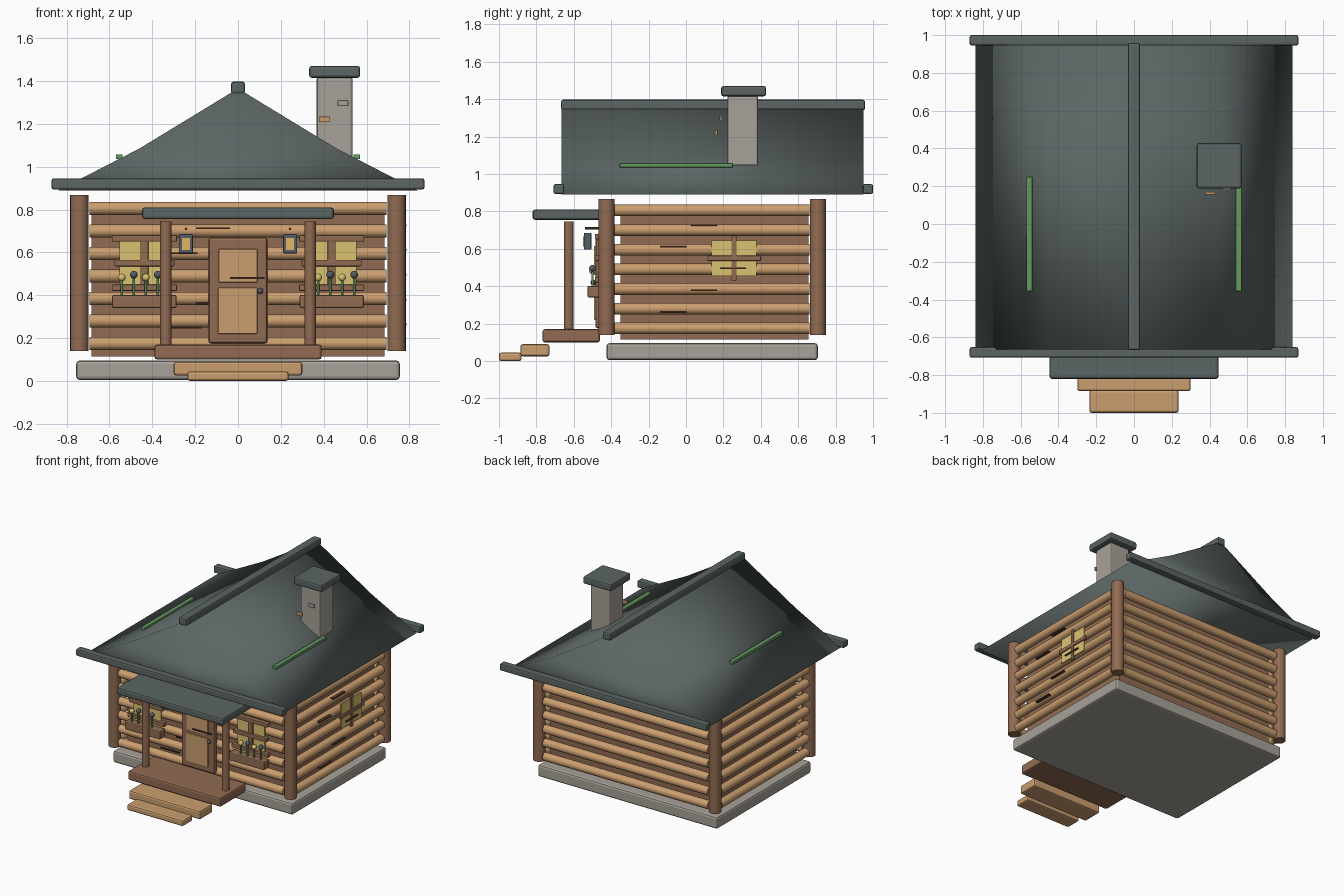
import bpy, bmesh
from mathutils import Matrix, Vector

cube = bpy.data.objects.get("Cube")
if cube:
    bpy.data.objects.remove(cube, do_unlink=True)


def material(name, red, green, blue):
    mat = bpy.data.materials.new(name)
    mat.use_nodes = True
    colour = (red, green, blue, 1)
    mat.diffuse_color = colour
    mat.node_tree.nodes["Principled BSDF"].inputs["Base Color"].default_value = colour
    return mat


tan = material("light_wood", .6, .345, .16)
brown = material("brown_wood", .285, .148, .085)
dark = material("dark_crack", .085, .036, .02)
slate = material("roof_slate", .105, .132, .126)
stone = material("grey_stone", .39, .36, .32)
glow = material("warm_yellow", .7, .54, .17)
amber = material("lantern_amber", .75, .47, .13)
green = material("leaf_green", .13, .32, .12)
metal = material("blue_grey_metal", .09, .112, .135)


def finish(name, bm, mat):
    bmesh.ops.recalc_face_normals(bm, faces=bm.faces[:])
    mesh = bpy.data.meshes.new(name)
    bm.to_mesh(mesh)
    bm.free()
    mesh.materials.append(mat)
    obj = bpy.data.objects.new(name, mesh)
    bpy.context.collection.objects.link(obj)


def box(name, mat, x, y, z, bevel=.008):
    """Box between pairs of limits along each axis, with softened edges."""
    bm = bmesh.new()
    bmesh.ops.create_cube(bm, size=1)
    limits = (x, y, z)
    centre = Vector([(low + high) / 2 for low, high in limits])
    size = Vector([high - low for low, high in limits])
    for vert in bm.verts:
        vert.co = centre + Matrix.Diagonal(size) @ vert.co
    bevel = min(bevel, min(size) * .3)
    if bevel > 0:
        bmesh.ops.bevel(bm, geom=bm.edges[:], offset=bevel, segments=2,
                        profile=.5, affect="EDGES")
    finish(name, bm, mat)


def around(middle, half):
    return (middle - half, middle + half)


def rod(name, mat, start, end, radius, sides=20):
    """Round rod between two points, smooth sides and flat ends."""
    start, end = Vector(start), Vector(end)
    axis = end - start
    turn = Vector((0, 0, 1)).rotation_difference(axis).to_matrix().to_4x4()
    bm = bmesh.new()
    bmesh.ops.create_cone(bm, cap_ends=True, segments=sides, radius1=radius, radius2=radius,
                          depth=axis.length,
                          matrix=Matrix.Translation((start + end) / 2) @ turn)
    for face in bm.faces:
        face.smooth = len(face.verts) == 4
    finish(name, bm, mat)


def ball(name, mat, centre, radius):
    bm = bmesh.new()
    bmesh.ops.create_uvsphere(bm, u_segments=12, v_segments=8, radius=radius,
                              matrix=Matrix.Translation(centre))
    for face in bm.faces:
        face.smooth = True
    finish(name, bm, mat)


FRONT, BACK, SIDE = -.425, .705, .74
SIDES = (("right", -1), ("left", 1))

# Foundation and steps
box("foundation", stone, (-.755, .755), (FRONT, BACK), (.005, .095), .015)
box("porch_deck", brown, (-.39, .39), (-.767, -.46), (.1, .17), .012)
box("upper_step", tan, (-.3, .3), (-.885, -.73), (.025, .09), .012)
box("lower_step", tan, (-.236, .236), (-1, -.88), (0, .045), .012)

# Recessed wall core, horizontal logs and corner posts
box("wall_core", brown, (-.683, .683), (-.35, .655), (.115, .825), 0)
for row in range(7):
    z = .175 + row * .105
    for name, y in (("front", FRONT), ("back", BACK)):
        rod(name + "_log", tan, (-.692, y, z), (.692, y, z), .031)
    for name, sign in SIDES:
        rod(name + "_log", tan, (sign * SIDE, -.383, z), (sign * SIDE, .66, z), .031)
for name, sign in SIDES:
    for y in (FRONT, BACK):
        rod(name + "_corner_post", brown, (sign * SIDE, y, .14), (sign * SIDE, y, .867), .043)

# Roof with flared eaves and soft shading, end beams and ridge
bm = bmesh.new()
profile = ((-.838, .89), (.838, .89), (.46, 1.085), (0, 1.365), (-.46, 1.085))
gable = bm.faces.new([bm.verts.new((x, -.665, z)) for x, z in profile])
sweep = bmesh.ops.extrude_face_region(bm, geom=[gable], use_keep_orig=True)
for item in sweep["geom"]:
    if isinstance(item, bmesh.types.BMVert):
        item.co.y = .948
for face in bm.faces:
    face.smooth = True
finish("roof", bm, slate)
box("front_eave_beam", slate, (-.87, .87), (-.708, -.652), (.893, .946), .01)
box("back_eave_beam", slate, (-.87, .87), (.945, 1), (.893, .946), .01)
box("ridge_beam", slate, (-.033, .033), (-.668, .958), (1.34, 1.397), .012)
for name, sign in SIDES:
    box(name + "_moss_strip", green, around(sign * .554, .016), (-.355, .25), (1.035, 1.058), .004)

# Chimney
box("chimney", stone, (.367, .535), (.222, .385), (1.04, 1.42), .012)
box("chimney_cap", slate, (.332, .57), (.188, .428), (1.415, 1.47), .012)
box("chimney_tan_brick", tan, (.378, .43), (.155, .17), (1.208, 1.234), .004)
box("chimney_grey_brick", stone, (.465, .515), (.18, .193), (1.283, 1.311), .004)

# Porch canopy
box("porch_canopy", slate, (-.447, .447), (-.82, -.45), (.755, .81), .012)
for name, sign in SIDES:
    x = sign * .337
    rod(name + "_porch_post", brown, (x, -.627, .165), (x, -.627, .745), .026)

# Door
box("door", brown, (-.137, .137), (-.485, -.44), (.175, .67), .012)
box("door_upper_panel", tan, (-.09, .09), (-.492, -.482), (.46, .615), .003)
box("door_lower_panel", tan, (-.093, .09), (-.492, -.482), (.22, .435), .003)
ball("door_knob", metal, (.104, -.497, .42), .014)

# Front windows, flower boxes and lanterns
for name, sign in SIDES:
    x = sign * .437
    box(name + "_window_pane", glow, around(x, .115), (-.468, -.458), (.44, .655), 0)
    box(name + "_window_upright", brown, around(x, .019), (-.482, -.458), (.43, .68), .005)
    for z in (.665, .55, .435):
        half = .14 if z == .55 else .152
        box(name + "_window_bar", brown, around(x, half), (-.487, -.45), around(z, .015), .005)
    box(name + "_flower_box", brown, around(x, .15), (-.527, -.46), (.34, .402), .008)
    for i in range(4):
        flower_x = sign * .458 - .084 + i * .056
        tall = i % 2
        z = .483 + tall * .013
        rod("flower_stem", green, (flower_x, -.5, .395), (flower_x, -.5, z), .006, 8)
        ball("flower_head", metal if tall else glow, (flower_x, -.5, z), .018)
    x = sign * .243
    box(name + "_lantern", metal, around(x, .033), (-.546, -.506), (.595, .685), .006)
    box(name + "_lantern_glass", amber, around(x, .019), (-.55, -.542), (.611, .667), 0)
    rod(name + "_lantern_bracket", dark, (x, -.54, .71), (x, -.44, .71), .006, 8)

# Window on the left wall
box("side_window_pane", glow, (.768, .776), (.136, .377), (.455, .645), 0)
box("side_window_upright", brown, (.768, .783), (.242, .27), (.43, .67), .004)
box("side_window_bar", brown, (.768, .785), (.115, .4), (.535, .563), .004)

# Dark cracks in the wood
for i, x in enumerate((-.117, -.27, .043, -.117, -.25)):
    z = .712 - i * .116
    y = -.495 if x > 0 else -.46
    box("front_crack", dark, around(x, .08), around(y, .006), around(z, .004), 0)
for i, y in enumerate((.096, -.068, .252, .096, -.068)):
    z = .727 - i * .116
    box("side_crack", dark, (.76, .787), around(y, .07), around(z, .004), 0)
